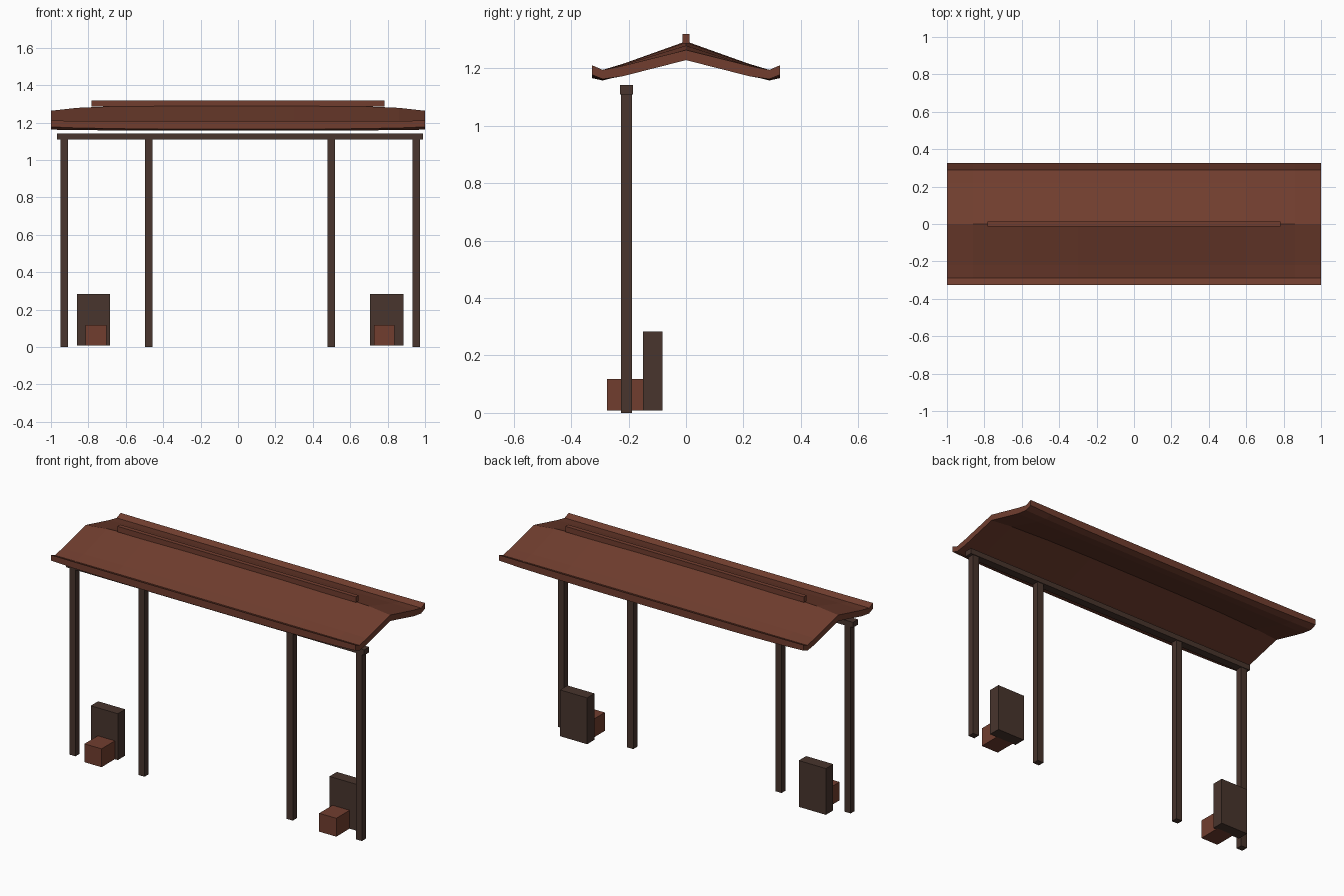
import bpy, bmesh

old = bpy.data.objects.get("Cube")
if old:
    bpy.data.objects.remove(old, do_unlink=True)


def material(name, rgb):
    m = bpy.data.materials.new(name)
    m.use_nodes = True
    m.diffuse_color = (*rgb, 1)
    m.node_tree.nodes["Principled BSDF"].inputs["Base Color"].default_value = (*rgb, 1)
    return m


RED = material("red_brown_wood", (0.165, 0.048, 0.028))
DARK = material("dark_brown_wood", (0.065, 0.035, 0.026))


def finish(name, bm, mat):
    bmesh.ops.recalc_face_normals(bm, faces=bm.faces)
    mesh = bpy.data.meshes.new(name)
    bm.to_mesh(mesh)
    bm.free()
    mesh.materials.append(mat)
    ob = bpy.data.objects.new(name, mesh)
    bpy.context.collection.objects.link(ob)
    return ob


def box(name, xs, ys, zs, mat):
    bm = bmesh.new()
    bmesh.ops.create_cube(bm, size=1)
    for v in bm.verts:
        for i, (lo, hi) in enumerate((xs, ys, zs)):
            v.co[i] = hi if v.co[i] > 0 else lo
    return finish(name, bm, mat)


# Curved roof: half section as (y, top at middle, top at end, bottom at middle, bottom at end)
SECTION = [
    (0.0, 1.294, 1.263, 1.255, 1.228),
    (0.22, 1.215, 1.208, 1.176, 1.172),
    (0.29, 1.194, 1.194, 1.157, 1.162),
    (0.327, 1.208, 1.210, 1.165, 1.177),
]
# Stations along the ridge: (x, how far the section has changed to its end shape)
HALF = [(0.3, 0.02), (0.6, 0.14), (0.86, 0.5), (1.0, 1.0)]
STATIONS = [(-x, t) for x, t in reversed(HALF)] + HALF


def roof():
    bm = bmesh.new()
    full = [(-y, *r) for y, *r in reversed(SECTION[1:])] + SECTION
    rings = []
    for x, t in STATIONS:
        top = [bm.verts.new((x, y, a + (b - a) * t)) for y, a, b, c, d in full]
        low = [bm.verts.new((x, y, c + (d - c) * t)) for y, a, b, c, d in full]
        rings.append((top, low))
    n = len(full)
    for (t0, l0), (t1, l1) in zip(rings, rings[1:]):
        for i in range(n - 1):
            bm.faces.new((t0[i], t0[i + 1], t1[i + 1], t1[i]))
            bm.faces.new((l0[i], l1[i], l1[i + 1], l0[i + 1]))
        for i in (0, n - 1):
            bm.faces.new((t0[i], t1[i], l1[i], l0[i]))
    for top, low in (rings[0], rings[-1]):
        for i in range(n - 1):
            bm.faces.new((top[i], top[i + 1], low[i + 1], low[i]))
    return finish("roof", bm, RED)


roof()
box("ridge_cap", (-0.784, 0.784), (-0.013, 0.013), (1.285, 1.318), RED)

# Frame sits slightly towards the left side
CX = 0.011
box("beam", (CX - 0.979, CX + 0.979), (-0.23, -0.184), (1.109, 1.141), DARK)
for side, label in ((-1, "right"), (1, "left")):
    for dist, place in ((0.941, "outer"), (0.487, "inner")):
        c = CX + side * dist
        box(f"{label}_{place}_post", (c - 0.02, c + 0.02),
            (-0.226, -0.188), (0, 1.11), DARK)
    # Upright panel with a small block in front
    c = CX + side * 0.784
    box(f"{label}_panel", (c - 0.089, c + 0.089), (-0.15, -0.081), (0.009, 0.284), DARK)
    c = CX + side * 0.771
    box(f"{label}_block", (c - 0.056, c + 0.056), (-0.275, -0.14), (0.009, 0.118), RED)
